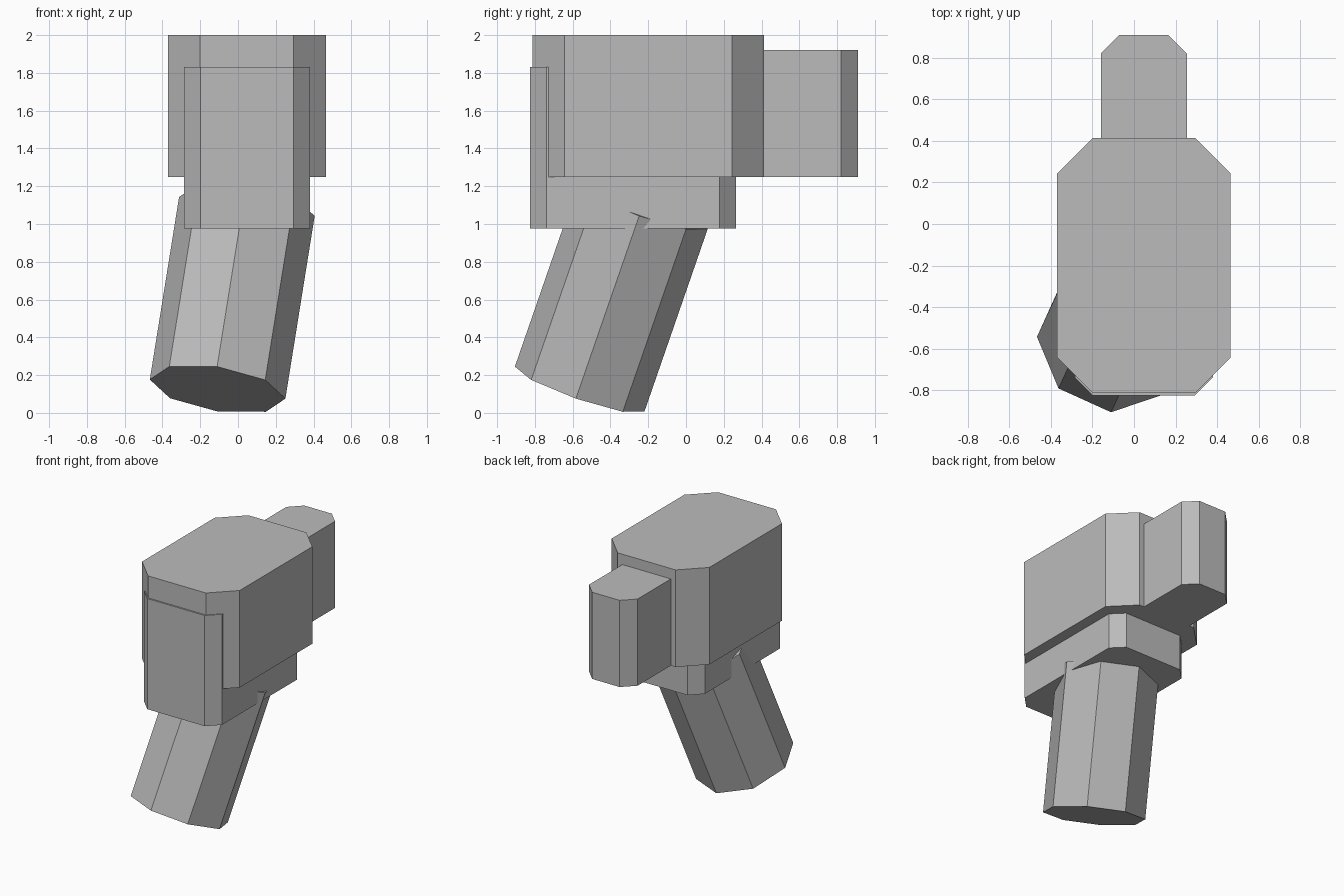
import bpy, math
from mathutils import Vector

if "Cube" in bpy.data.objects:
    bpy.data.objects.remove(bpy.data.objects["Cube"])

grey = bpy.data.materials.new("mid grey")
grey.diffuse_color = (0.5, 0.5, 0.5, 1)
grey.use_nodes = True
grey.node_tree.nodes["Principled BSDF"].inputs["Base Color"].default_value = grey.diffuse_color


def prism(name, ring, sweep):
    """Flat-faced solid: a closed ring of points swept along a vector."""
    n = len(ring)
    verts = [Vector(p) for p in ring] + [Vector(p) + sweep for p in ring]
    faces = [list(range(n))[::-1], list(range(n, 2 * n))]
    faces += [[i, (i + 1) % n, (i + 1) % n + n, i + n] for i in range(n)]
    mesh = bpy.data.meshes.new(name)
    mesh.from_pydata(verts, [], faces)
    mesh.materials.append(grey)
    obj = bpy.data.objects.new(name, mesh)
    bpy.context.collection.objects.link(obj)
    return obj


def chamfered_block(name, x0, x1, y0, y1, z0, z1, c):
    """Upright block with its four vertical corners cut off."""
    ring = [(x0 + c, y0), (x1 - c, y0), (x1, y0 + c), (x1, y1 - c),
            (x1 - c, y1), (x0 + c, y1), (x0, y1 - c), (x0, y0 + c)]
    prism(name, [(x, y, z0) for x, y in ring], Vector((0, 0, z1 - z0)))


# Main housing, inner core that shows below and in front, rear block
chamfered_block("main_body", -0.37, 0.465, -0.813, 0.413, 1.25, 2.0, 0.17)
chamfered_block("lower_core", -0.285, 0.38, -0.825, 0.265, 0.975, 1.83, 0.087)
chamfered_block("rear_block", -0.16, 0.255, 0.1, 0.91, 1.25, 1.92, 0.09)

# Tilted octagonal handle
sweep = Vector((0.155, 0.335, 0.967))
axis = sweep.normalized()
u = Vector((0.715, -0.04, -0.1))
u = (u - axis * u.dot(axis)).normalized()
v = axis.cross(u)
centre = Vector((-0.108, -0.563, 0.126))
ring = [centre + 0.363 * (u * math.cos(a) + v * math.sin(a))
        for a in (k * math.pi / 4 for k in range(8))]
prism("handle", ring, sweep)
